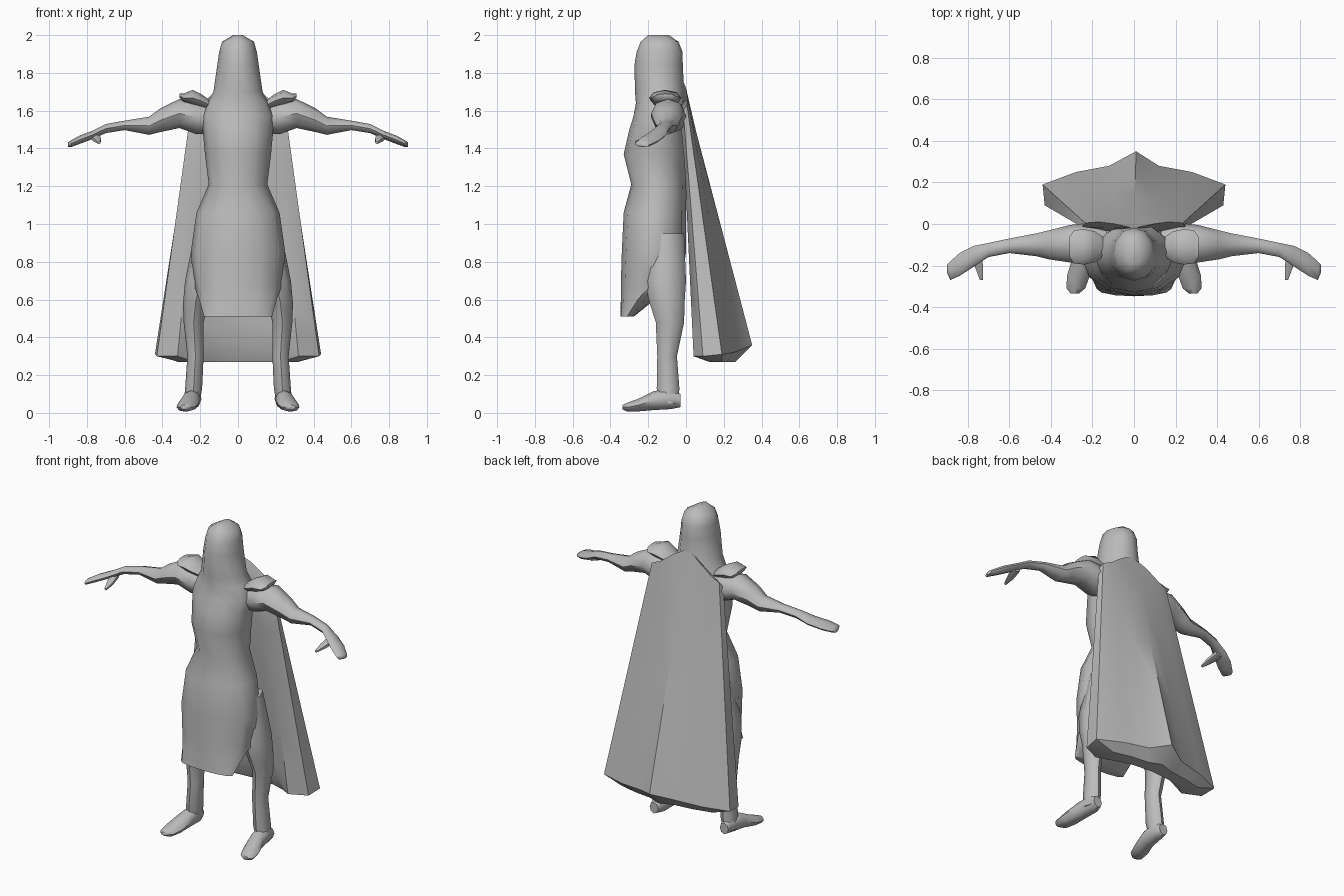
import bpy
import math

old = bpy.data.objects.get("Cube")
if old:
    bpy.data.objects.remove(old, do_unlink=True)

grey = bpy.data.materials.new("plain grey")
grey.use_nodes = True
tone = (0.5, 0.5, 0.5, 1)
grey.diffuse_color = tone
grey.node_tree.nodes["Principled BSDF"].inputs["Base Color"].default_value = tone


def skin(name, rings, mirror=False, angle=50):
    """Join closed rings of points into a capped, smooth-shaded object."""
    n = len(rings[0])
    faces = [tuple(range(n)), tuple(range((len(rings) - 1) * n, len(rings) * n))]
    for r in range(len(rings) - 1):
        for i in range(n):
            j = (i + 1) % n
            faces.append((r * n + i, r * n + j, (r + 1) * n + j, (r + 1) * n + i))
    mesh = bpy.data.meshes.new(name)
    mesh.from_pydata([p for ring in rings for p in ring], [], faces)
    mesh.materials.append(grey)
    obj = bpy.data.objects.new(name, mesh)
    bpy.context.collection.objects.link(obj)
    bpy.ops.object.select_all(action="DESELECT")
    obj.select_set(True)
    bpy.context.view_layer.objects.active = obj
    bpy.ops.object.mode_set(mode="EDIT")
    bpy.ops.mesh.select_all(action="SELECT")
    bpy.ops.mesh.normals_make_consistent(inside=False)
    bpy.ops.object.mode_set(mode="OBJECT")
    bpy.ops.object.shade_smooth_by_angle(angle=math.radians(angle))
    if mirror:
        obj.modifiers.new("Mirror", "MIRROR")
    return obj


def loft(name, axis, sections, sides=10, mirror=False):
    """Sections are (position on axis, two centres, two radii)."""
    rings = []
    for pos, c1, c2, r1, r2 in sections:
        ring = []
        for k in range(sides):
            a = math.tau * k / sides + math.pi / 2
            p = [c1 + r1 * math.cos(a), c2 + r2 * math.sin(a)]
            p.insert("xyz".index(axis), pos)
            ring.append(p)
        rings.append(ring)
    return skin(name, rings, mirror)


# Hood, robe and front apron
loft("hooded_robe", "z", [
    (2.0, 0, -.145, .025, .055), (1.965, 0, -.14, .085, .1),
    (1.91, 0, -.14, .1, .122), (1.84, 0, -.145, .11, .128),
    (1.7, 0, -.14, .13, .13), (1.64, 0, -.13, .165, .135),
    (1.57, 0, -.14, .195, .138), (1.5, 0, -.15, .187, .15),
    (1.37, 0, -.165, .175, .165), (1.21, 0, -.145, .155, .145),
    (1.06, 0, -.165, .22, .165), (.85, 0, -.17, .25, .17),
    (.68, 0, -.185, .235, .16), (.6, 0, -.255, .205, .09),
    (.51, 0, -.312, .18, .036)], 12)

# Legs and feet
loft("legs", "z", [
    (.95, .13, -.11, .1, .1), (.7, .2, -.11, .08, .11),
    (.58, .225, -.1, .066, .092), (.48, .235, -.085, .053, .075),
    (.3, .225, -.1, .043, .052), (.13, .235, -.095, .045, .06),
    (.05, .245, -.09, .042, .05)], 8, True)
loft("feet", "y", [
    (-.03, .245, .065, .03, .035), (-.08, .24, .075, .047, .055),
    (-.17, .25, .065, .048, .05), (-.25, .268, .042, .055, .034),
    (-.31, .28, .03, .045, .024), (-.335, .285, .03, .02, .012)], 8, True)

# Arms, hands and thumbs
loft("arms", "x", [
    (.13, -.09, 1.55, .08, .07), (.22, -.09, 1.565, .095, .09),
    (.31, -.095, 1.585, .09, .077), (.41, -.1, 1.55, .07, .063),
    (.47, -.1, 1.52, .055, .048), (.6, -.105, 1.522, .035, .025),
    (.7, -.125, 1.505, .034, .024), (.77, -.155, 1.472, .05, .022),
    (.84, -.195, 1.445, .055, .022), (.885, -.225, 1.425, .045, .018),
    (.9, -.215, 1.42, .02, .012)], 8, True)
loft("thumbs", "y", [
    (-.14, .76, 1.465, .03, .02), (-.21, .745, 1.445, .022, .018),
    (-.27, .735, 1.43, .008, .008)], 6, True)

# Shoulder pads
loft("shoulder_pads", "x", [
    (.15, -.11, 1.63, .05, .025), (.19, -.11, 1.65, .075, .035),
    (.24, -.11, 1.668, .085, .042), (.29, -.11, 1.668, .08, .022),
    (.31, -.11, 1.68, .05, .01)], 8, True)

# Cape: outer half-outline from front edge to spine, swept from neck to hem
hem = [(.32, .04, .3), (.43, .09, .3), (.44, .19, .31), (.28, .25, .32),
       (.12, .28, .33), (.01, .35, .36)]
neck = [(.2, -.02, 1.58), (.25, -.015, 1.6), (.235, .005, 1.63), (.17, .01, 1.66),
        (.09, 0, 1.72), (0, -.02, 1.77)]
inner_hem = [(.2, .1, .33), (0, .13, .36)]
inner_neck = [(.12, -.035, 1.6), (0, -.04, 1.62)]


def outline(half, inside):
    left = [(-x, y, z) for x, y, z in half[-2::-1]]
    back = half + left
    return back + [(-inside[0][0],) + inside[0][1:], inside[1], inside[0]]


top, bottom = outline(neck, inner_neck), outline(hem, inner_hem)
rings = []
for t in (0, .2, .45, .7, .9, 1):
    rings.append([tuple(a + (b - a) * t for a, b in zip(p, q))
                  for p, q in zip(top, bottom)])
# Rounded underside of the hem
rings.append([(x * .72, .19 + (y - .19) * .45, .27) for x, y, z in bottom])
skin("cape", rings, angle=40)
